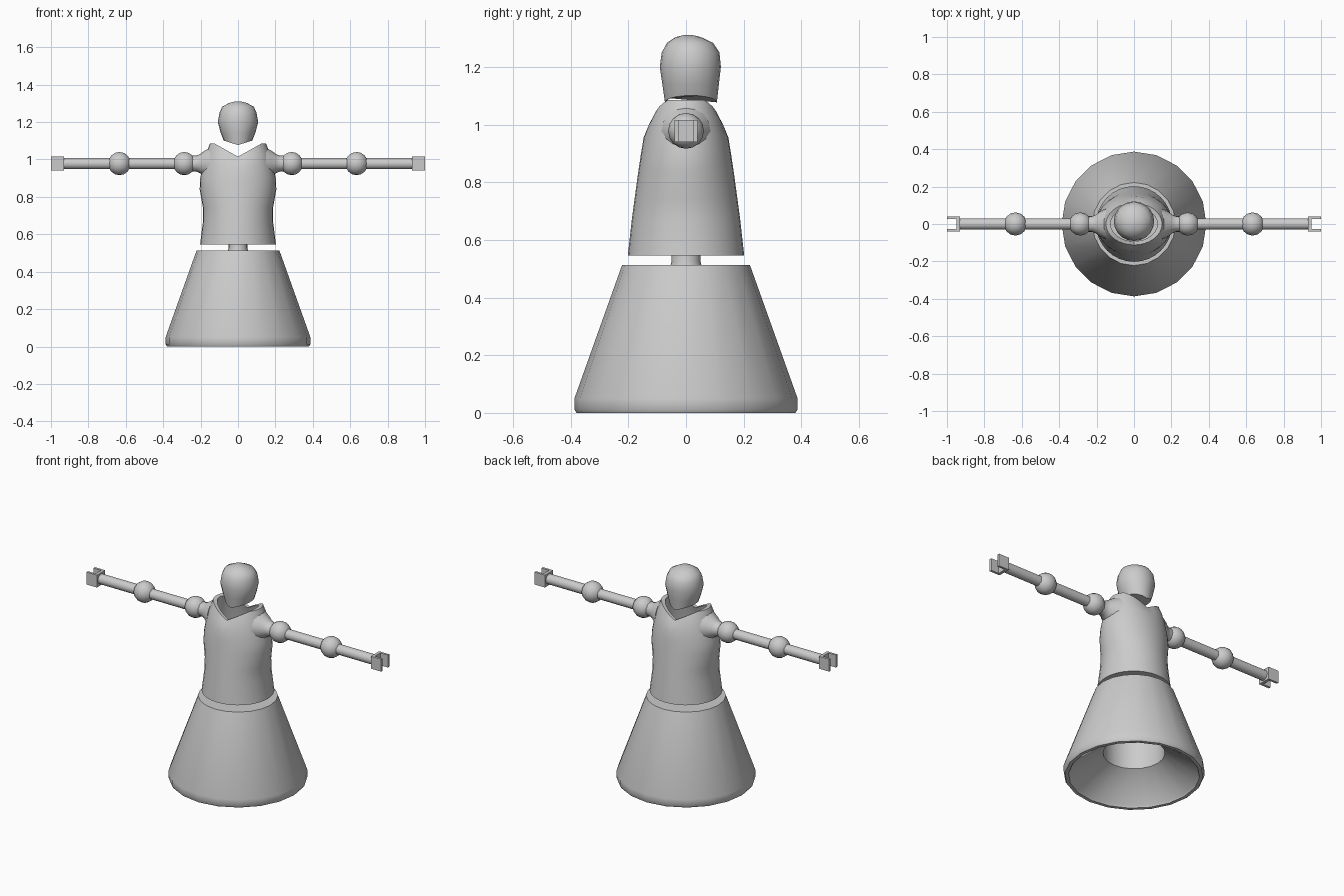
import bpy, bmesh, math
from mathutils import Matrix

if "Cube" in bpy.data.objects:
    bpy.data.objects.remove(bpy.data.objects["Cube"])


def finish(name, bm, smooth=35, mirror=False):
    bmesh.ops.recalc_face_normals(bm, faces=bm.faces)
    me = bpy.data.meshes.new(name)
    bm.to_mesh(me)
    bm.free()
    ob = bpy.data.objects.new(name, me)
    bpy.context.collection.objects.link(ob)
    if mirror:
        ob.modifiers.new("mirror", 'MIRROR')
    bpy.ops.object.select_all(action='DESELECT')
    ob.select_set(True)
    bpy.context.view_layer.objects.active = ob
    if smooth:
        bpy.ops.object.shade_smooth_by_angle(angle=math.radians(smooth))
    return ob


def loft(rings, n, warp=None):
    """Closed skin through elliptical rings (z, rx, ry, y centre)."""
    bm = bmesh.new()
    loops = []
    for z, rx, ry, yc in rings:
        loop = []
        for i in range(n):
            a = 2 * math.pi * i / n
            p = (rx * math.cos(a), yc + ry * math.sin(a), z)
            loop.append(bm.verts.new(warp(*p) if warp else p))
        loops.append(loop)
    for a, b in zip(loops, loops[1:]):
        for i in range(n):
            j = (i + 1) % n
            bm.faces.new((a[i], a[j], b[j], b[i]))
    bm.faces.new(loops[0])
    bm.faces.new(loops[-1])
    return bm


def lathe(profile, n):
    return loft([(z, r, r, 0) for r, z in profile], n)


# hollow skirt: ceiling, inner wall, inner slope, rim, outer cone, top
finish("skirt", lathe([(0.17, 0.45), (0.17, 0.14), (0.355, 0.012), (0.36, 0),
                       (0.38, 0.0), (0.387, 0.012), (0.387, 0.05), (0.222, 0.512)], 20))

# waist pivot
finish("waist_post", lathe([(0.056, 0.505), (0.05, 0.525), (0.05, 0.57)], 20))


# torso with a collar dipping at front and back
def collar(x, y, z):
    if z > 0.95:
        dip = 0.07 * max(0, 1 - abs(x) / 0.125)
        z -= dip * (z - 0.95) / 0.135
    return x, y, z


torso = [(0.545, .203, .202, 0), (0.67, .187, .188, 0), (0.745, .188, .178, 0),
         (0.84, .205, .165, 0), (0.90, .202, .156, 0), (0.96, .19, .147, 0),
         (1.03, .172, .131, 0), (1.085, .15, .112, 0),
         (1.083, .125, .092, 0), (1.0, .145, .108, 0), (0.90, .16, .125, 0)]
finish("torso", loft(torso, 32, collar), 40)


# head with a lower edge that arches up at the sides
def jaw(x, y, z):
    return (x, y, z + 0.025 * min(1, abs(x) / 0.08)) if z < 1.09 else (x, y, z)


head = [(1.077, .076, .09, .017), (1.14, .092, .098, .016), (1.2, .108, .106, .015),
        (1.25, .099, .1, .016), (1.283, .084, .08, .014), (1.303, .045, .044, .008),
        (1.311, .012, .012, .007)]
finish("head", loft(head, 20, jaw), 50)

# arm parts, built on the +x side and mirrored
ZA = 0.978
to_x = Matrix.Translation((0, 0, ZA)) @ Matrix.Rotation(math.pi / 2, 4, 'Y')


def arm_part(name, profile, n=16):
    bm = lathe(profile, n)
    bmesh.ops.transform(bm, matrix=to_x, verts=bm.verts)
    finish(name, bm, 50, True)


arm_part("shoulder_flare", [(0.085, 0.15), (0.068, 0.18), (0.05, 0.205), (0.042, 0.225), (0.042, 0.26)])
arm_part("upper_arm", [(0.03, 0.27), (0.03, 0.62)])
arm_part("forearm", [(0.03, 0.64), (0.03, 0.935)])
for name, x in (("shoulder_ball", 0.287), ("elbow_ball", 0.634)):
    bm = bmesh.new()
    bmesh.ops.create_uvsphere(bm, u_segments=14, v_segments=8, radius=0.062,
                              matrix=Matrix.Translation((x, 0, ZA)))
    finish(name, bm, 60, True)

# U-shaped gripper hands, extruded upward
outline = [(0.93, -0.04), (1, -0.04), (1, -0.026), (0.948, -0.026),
           (0.948, 0.026), (1, 0.026), (1, 0.04), (0.93, 0.04)]
bm = bmesh.new()
face = bm.faces.new([bm.verts.new((x, y, ZA - 0.038)) for x, y in outline])
ext = bmesh.ops.extrude_face_region(bm, geom=[face], use_keep_orig=True)
bmesh.ops.translate(bm, vec=(0, 0, 0.076),
                    verts=[g for g in ext["geom"] if isinstance(g, bmesh.types.BMVert)])
finish("gripper_hand", bm, 0, True)
